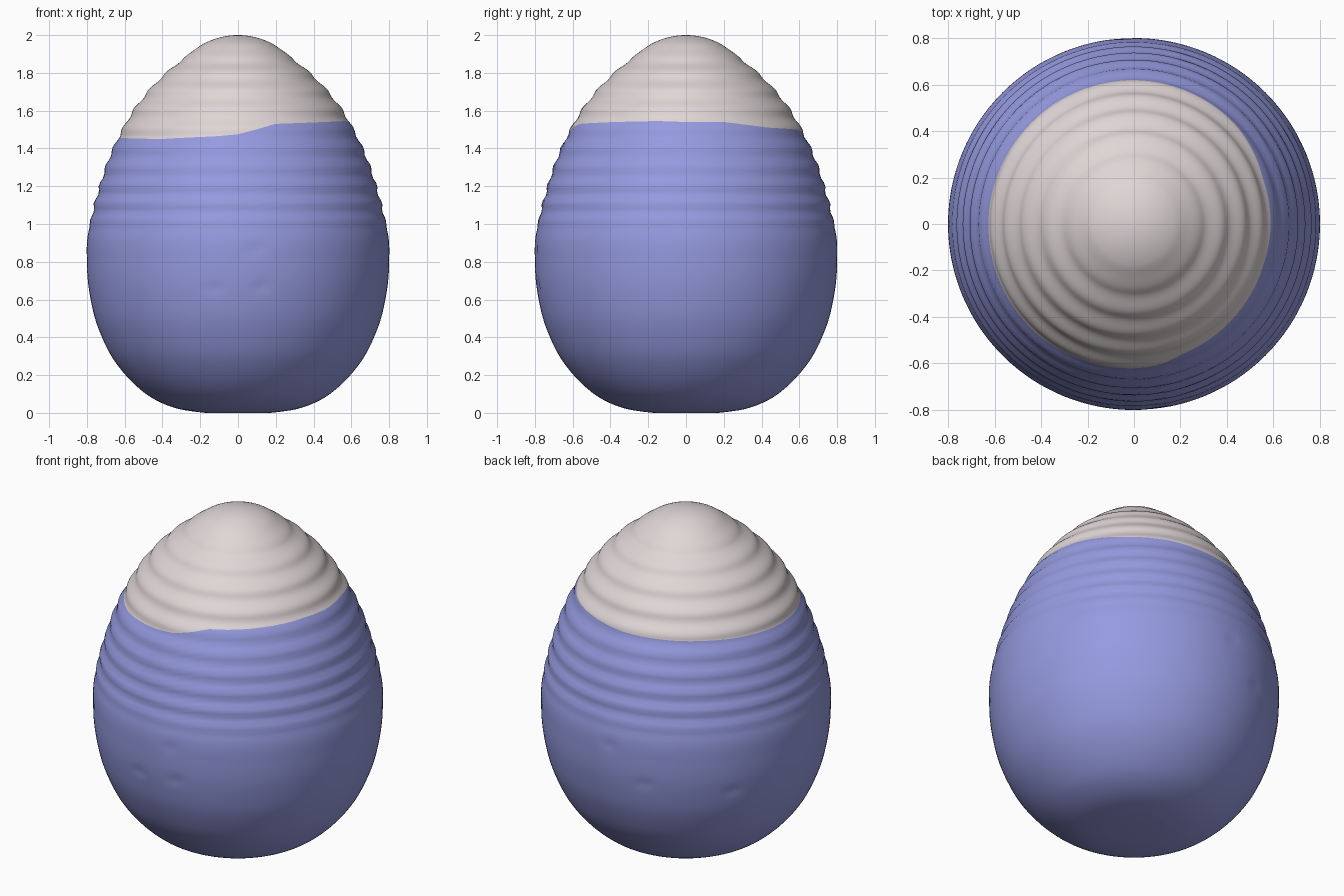
import bpy, bmesh, math

if "Cube" in bpy.data.objects:
    bpy.data.objects.remove(bpy.data.objects["Cube"])

# Egg profile: (height, radius)
PROFILE = [(0, .17), (.02, .31), (.06, .42), (.11, .50), (.2, .595), (.3, .67),
           (.4, .72), (.5, .757), (.6, .78), (.7, .795), (.8, .80), (.92, .798),
           (1.07, .768), (1.18, .738), (1.29, .704), (1.4, .661), (1.485, .619),
           (1.58, .567), (1.71, .469), (1.8, .38), (1.88, .283), (1.95, .19),
           (1.975, .136), (2, 0)]
# Height of the paint line by azimuth in degrees (0 = right, 270 = front)
PAINT = [(0, 1.54), (20, 1.54), (45, 1.51), (70, 1.50), (90, 1.485), (135, 1.475),
         (170, 1.46), (195, 1.455), (230, 1.45), (260, 1.465), (270, 1.475),
         (279, 1.50), (289, 1.53), (320, 1.54), (345, 1.545), (360, 1.54)]
# Small surface dents: (azimuth in degrees, height)
DENTS = [(261, .66), (279, .67), (277, .87), (93, .87), (108, .67), (144, .62)]


def lerp(table, x):
    for (a, u), (b, v) in zip(table, table[1:]):
        if x <= b:
            return u + (v - u) * (x - a) / (b - a)
    return table[-1][1]


def radius(z):
    # cubic interpolation of the squared radius, rounded at the tip
    p = [(h, r * r) for h, r in PROFILE]
    i = max(j for j in range(len(p) - 1) if p[j][0] <= z)

    def slope(j):
        a, b = p[max(j - 1, 0)], p[min(j + 1, len(p) - 1)]
        return (b[1] - a[1]) / (b[0] - a[0])
    h = p[i + 1][0] - p[i][0]
    t = (z - p[i][0]) / h
    q = ((2*t**3 - 3*t*t + 1) * p[i][1] + (t**3 - 2*t*t + t) * h * slope(i)
         + (3*t*t - 2*t**3) * p[i + 1][1] + (t**3 - t*t) * h * slope(i + 1))
    r = math.sqrt(max(q, 0))
    # horizontal ripples on the upper half
    fade = min(1, max(0, (z - .93) / .15)) * min(1, max(0, (1.96 - z) / .1))
    polar = math.atan2(r, z - .8)
    return r + .006 * fade * math.cos(polar / .118 * 2 * math.pi)


def material(name, color):
    m = bpy.data.materials.new(name)
    m.diffuse_color = (*color, 1)
    m.use_nodes = True
    m.node_tree.nodes["Principled BSDF"].inputs["Base Color"].default_value = m.diffuse_color
    return m


SEG, LOW, HIGH = 128, 90, 90
bm = bmesh.new()
rows = []
for k in range(LOW + HIGH):
    row = []
    for s in range(SEG):
        deg = 360 * s / SEG
        line = lerp(PAINT, deg)
        if k <= LOW:
            z = line * (k / LOW) ** 1.5
        else:
            z = line + (2 - line) * (1 - (1 - (k - LOW) / HIGH) ** 1.5)
        r = radius(z)
        for d, h in DENTS:
            dist2 = (math.radians(deg - d) * .8) ** 2 + (z - h) ** 2
            r -= .008 * math.exp(-dist2 / .0009)
        a = math.radians(deg)
        row.append(bm.verts.new((r * math.cos(a), r * math.sin(a), z)))
    rows.append(row)

# shell below and above the paint line
for k in range(len(rows) - 1):
    for s in range(SEG):
        n = (s + 1) % SEG
        f = bm.faces.new((rows[k][s], rows[k][n], rows[k + 1][n], rows[k + 1][s]))
        f.material_index = int(k >= LOW)
# tip and flat base
tip = bm.verts.new((0, 0, 2))
base = bm.verts.new((0, 0, 0))
for s in range(SEG):
    n = (s + 1) % SEG
    bm.faces.new((rows[-1][s], rows[-1][n], tip)).material_index = 1
    bm.faces.new((rows[0][n], rows[0][s], base))
for f in bm.faces:
    f.smooth = True

mesh = bpy.data.meshes.new("egg")
bm.to_mesh(mesh)
bm.free()
mesh.materials.append(material("periwinkle blue", (.30, .325, .74)))
mesh.materials.append(material("pale pinkish cream", (.74, .67, .67)))
egg = bpy.data.objects.new("egg", mesh)
bpy.context.collection.objects.link(egg)
